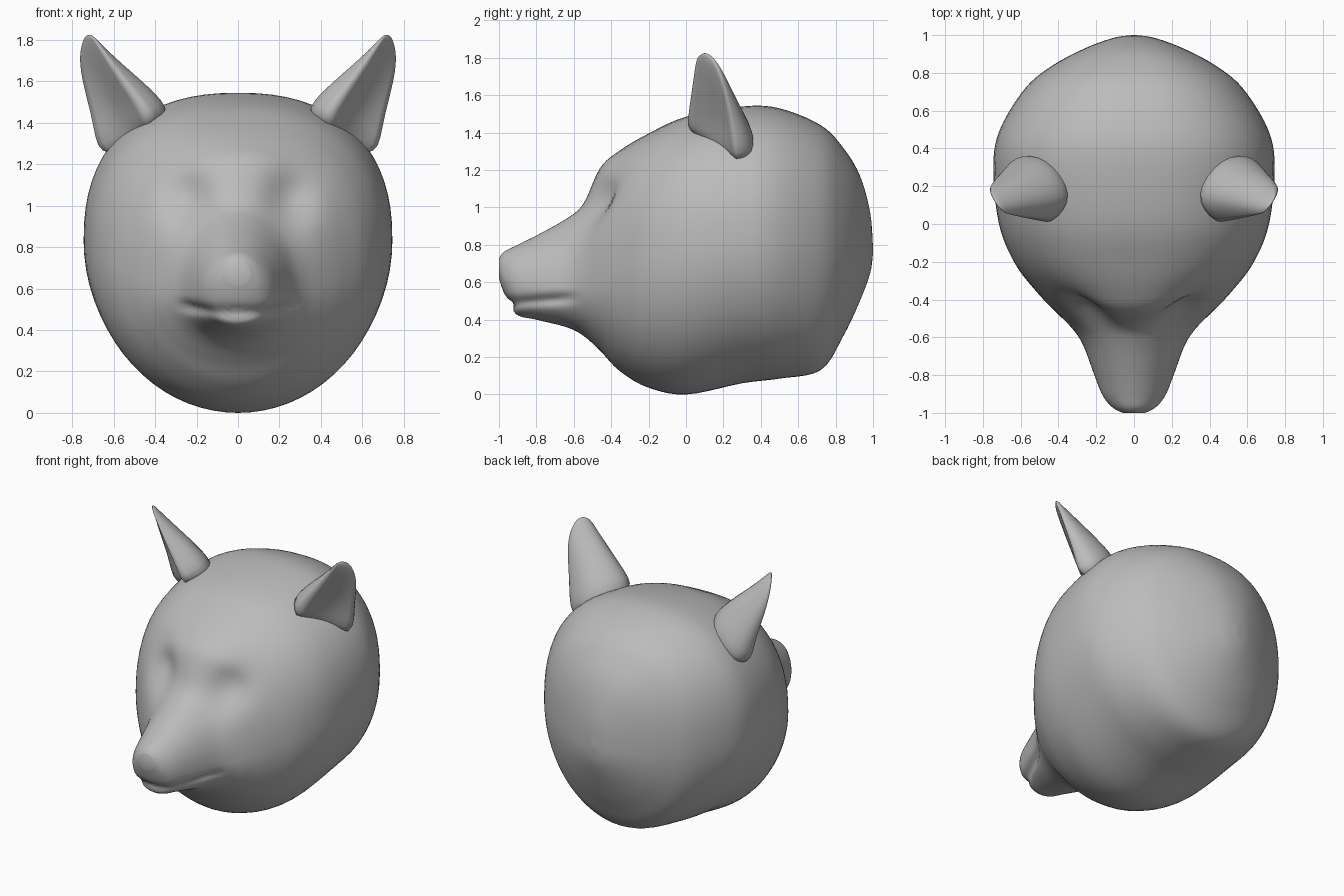
import bpy
import bmesh
from math import sin, cos, pi, exp
from mathutils import Vector

cube = bpy.data.objects.get("Cube")
if cube:
    bpy.data.objects.remove(cube, do_unlink=True)

# One plain grey covers the whole model
grey = bpy.data.materials.new("plain grey")
grey.use_nodes = True
grey.diffuse_color = (0.5, 0.5, 0.5, 1)
grey.node_tree.nodes["Principled BSDF"].inputs["Base Color"].default_value = grey.diffuse_color


def add_object(name, bm):
    """Turn a bmesh into a smooth shaded grey object."""
    bmesh.ops.recalc_face_normals(bm, faces=bm.faces)
    mesh = bpy.data.meshes.new(name)
    bm.to_mesh(mesh)
    bm.free()
    mesh.materials.append(grey)
    for face in mesh.polygons:
        face.use_smooth = True
    obj = bpy.data.objects.new(name, mesh)
    bpy.context.collection.objects.link(obj)
    return obj


def loft(rings):
    """Skin closed rings of points and cap both ends."""
    bm = bmesh.new()
    loops = [[bm.verts.new(p) for p in ring] for ring in rings]
    count = len(loops[0])
    for a, b in zip(loops, loops[1:]):
        for i in range(count):
            j = (i + 1) % count
            bm.faces.new((a[i], a[j], b[j], b[i]))
    bm.faces.new(loops[0])
    bm.faces.new(loops[-1])
    return bm


def spline(rows, steps):
    """Catmull-Rom through the rows, each row being one tuple of values."""
    result = []
    for i in range(len(rows) - 1):
        p, q, r, s = (rows[min(max(k, 0), len(rows) - 1)] for k in range(i - 1, i + 3))
        for k in range(steps):
            t = k / steps
            result.append([b + t / 2 * (c - a + t * (2 * a - 5 * b + 4 * c - d + t * (3 * (b - c) + d - a)))
                           for a, b, c, d in zip(p, q, r, s)])
    result.append(list(rows[-1]))
    return result


def power(value, n):
    return abs(value) ** (2 / n) * (1 if value >= 0 else -1)


def bump(offset, radius):
    return exp(-(offset / radius) ** 2)


# Head sections from nose to nape: y, half width, top, bottom, widest height
SECTIONS = [
    (-1, .06, .73, .62, .67), (-.97, .115, .765, .535, .63), (-.91, .165, .795, .43, .6),
    (-.8, .21, .85, .4, .58), (-.64, .27, .94, .36, .57), (-.55, .33, 1.02, .315, .58),
    (-.46, .42, 1.21, .235, .61), (-.36, .515, 1.3, .13, .66), (-.21, .63, 1.39, .04, .72),
    (0, .715, 1.485, 0, .78), (.3, .745, 1.54, .06, .83), (.5, .71, 1.53, .085, .83),
    (.72, .575, 1.44, .13, .82), (.84, .43, 1.32, .31, .8), (.93, .26, 1.17, .5, .78),
    (.985, .11, .97, .65, .77), (1, .01, .78, .76, .77)]
SIDES = 72


def head_ring(section):
    y, width, top, bottom, middle = section
    skull = min(max((y + .6) / .4, 0), 1)
    ring = []
    for i in range(SIDES):
        angle = 2 * pi * i / SIDES
        s = sin(angle)
        n = 2 + .35 * skull if s > 0 else 2
        height = top - middle if s > 0 else middle - bottom
        ring.append(Vector((width * power(cos(angle), n), y, middle + height * power(s, n))))
    return ring


head = loft([head_ring(section) for section in spline(SECTIONS, 5)])
for v in head.verts:
    x, y, z = v.co
    # Eye sockets either side of the bridge of the nose
    if y < 0:
        v.co.y += .085 * bump(abs(x) - .25, .12) * bump(z - 1.04, .13)
    # Mouth crease running back along the muzzle
    line = .485 + .03 * min(abs(x) / .27, 1) ** 2
    fade = min(max((-.56 - y) / .12, 0), 1)
    crease = fade * bump(z - line, .024)
    v.co.x *= 1 - .13 * crease
    v.co.y += .03 * crease * bump(x, .15)
add_object("head", head)

# Ear rings from root to tip: inner rim, inner back, back, outer back, outer rim, cup
EAR = [
    [(.4, 0, 1.36), (.22, .14, 1.43), (.42, .44, 1.36), (.64, .4, 1.2), (.665, .27, 1.15), (.55, .2, 1.28)],
    [(.45, 0, 1.46), (.36, .13, 1.57), (.5, .32, 1.54), (.67, .34, 1.4), (.7, .25, 1.4), (.57, .2, 1.42)],
    [(.58, .03, 1.64), (.55, .1, 1.7), (.62, .22, 1.69), (.72, .26, 1.61), (.75, .22, 1.58), (.66, .16, 1.6)],
    [(.67, .05, 1.78), (.67, .09, 1.8), (.71, .15, 1.79), (.75, .2, 1.74), (.77, .19, 1.71), (.72, .12, 1.74)],
    [(.71, .07, 1.83), (.71, .09, 1.835), (.73, .11, 1.835), (.75, .14, 1.82), (.75, .13, 1.81), (.73, .1, 1.82)]]


def add_ear(name, side):
    bm = loft([[(side * x, y, z) for x, y, z in ring] for ring in EAR])
    # Crease the two rims so that the cup keeps a crisp edge
    bm.verts.index_update()
    crease = bm.edges.layers.float.new("crease_edge")
    for edge in bm.edges:
        a, b = (v.index for v in edge.verts)
        if abs(a - b) == len(EAR[0]) and a % len(EAR[0]) in (0, 4):
            edge[crease] = .9
    ear = add_object(name, bm)
    subdivision = ear.modifiers.new("rounding", "SUBSURF")
    subdivision.levels = subdivision.render_levels = 2


add_ear("left_ear", 1)
add_ear("right_ear", -1)
